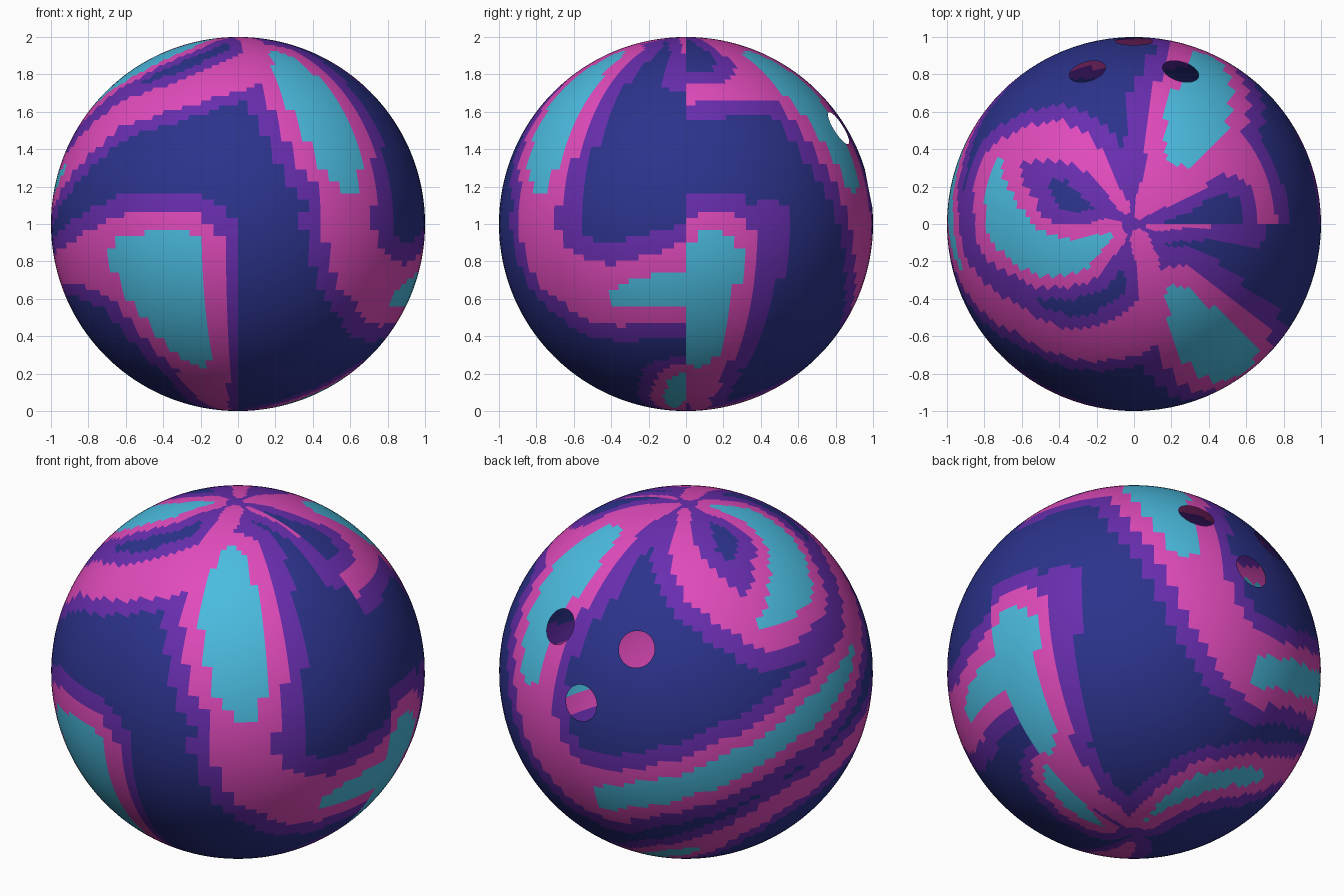
import bpy
import bmesh
from math import radians, degrees, sin, cos, atan2
from mathutils import Vector

default_cube = bpy.data.objects.get("Cube")
if default_cube:
    bpy.data.objects.remove(default_cube, do_unlink=True)

SEGMENTS = 96


def make_material(name, colour):
    material = bpy.data.materials.new(name)
    material.use_nodes = True
    material.diffuse_color = (*colour, 1)
    shader = material.node_tree.nodes["Principled BSDF"]
    shader.inputs["Base Color"].default_value = (*colour, 1)
    shader.inputs["Roughness"].default_value = 0.5
    return material


palette = [
    make_material("deep_blue", (0.025, 0.033, 0.26)),
    make_material("purple", (0.14, 0.027, 0.43)),
    make_material("pink", (0.75, 0.07, 0.5)),
    make_material("cyan", (0.07, 0.5, 0.74)),
]
BLUE, PURPLE, PINK, CYAN = range(len(palette))


def direction(turn, lat):
    """Unit vector; turn is measured from the front towards +x."""
    t, l = radians(turn), radians(lat)
    return Vector((cos(l) * sin(t), -cos(l) * cos(t), sin(l)))


def stroke(points, core=False, rim=6, steps=6):
    """Swirl path of (turn, latitude, pink radius), as dense samples.

    The rim is the width of the purple border, and of the pink round a core.
    """
    samples = []
    for a, b in zip(points, points[1:]):
        for i in range(steps + 1):
            turn, lat, radius = (p + (q - p) * i / steps for p, q in zip(a, b))
            samples.append((turn, direction(turn, lat), radius, rim, core))
    return samples


# Sash that winds once round the ball, from the +x seam back to it
sash = (
    stroke([(150, 86, 2), (142, 72, 8), (142, 62, 11)], rim=4)
    + stroke([(147, 61, 12), (150, 48, 16), (152, 30, 14), (156, 15, 11)], core=True)
    + stroke([(156, 15, 11), (165, -8, 9), (176, -19, 9), (188, -21, 11)])
    + stroke([(188, -21, 10), (216, -12, 10), (242, -1, 9.5), (267, 10, 9.5),
              (284, 17, 7)], core=True, rim=5)
    + stroke([(284, 17, 7), (311, 37, 6), (335, 44, 6), (347, 49, 6.5), (360, 54, 8),
              (374, 60, 8), (391, 64, 9)], rim=5)
    + stroke([(374, 62, 6), (377, 71, 4), (379, 78, 3.5), (380, 85, 3)], rim=4)
    + stroke([(391, 63, 10), (391, 50, 14), (392, 37, 15), (395, 24, 15),
              (398, 14, 10.5)], core=True)
    + stroke([(398, 14, 10.5), (396, 0, 9.5), (401, -12, 9.5), (415, -21, 10),
              (426, -23, 10), (449, -17, 10.5)])
    + stroke([(426, -23, 8.5), (436, -21, 10.5), (449, -20, 11.5)], core=True)
    + stroke([(409, 8, 0), (411, -2, 0)]))

# Smaller marks beside the +x seam
side_patch = (
    stroke([(99, -10, 14), (98, -25, 14), (97, -40, 12), (95, -46, 10)], core=True)
    + stroke([(95, -46, 10), (100, -70, 4), (120, -84, 2)], rim=5)
    + stroke([(117, 2, 0), (117, -12, 0), (111, -30, 0)]))
side_arc = stroke([(90, 44, 4), (110, 45, 4), (120, 47, 6), (130, 51, 9)])
seam_streak = stroke([(449, 84, 2), (449, 72, 1), (448, 62, 0), (446, 48, 0)], rim=4)
lower_sliver = stroke([(449, -58, 9), (442, -68, 8), (430, -80, 4.5)], core=True, rim=4)

# Band from below the back that swells into the front patch
front_patch = (
    stroke([(167, -81, 5.5), (187, -62, 8.5), (217, -47, 7.5)], core=True, rim=4.5)
    + stroke([(217, -47, 7.5), (235, -34, 4.5), (250, -24, 5), (278, -14, 5),
              (300, -12, 7)], rim=4.5)
    + stroke([(300, -12, 7), (324, -11, 14)])
    + stroke([(324, -11, 14), (342, -9, 13), (336, -18, 18), (329, -18, 16),
              (336, -26, 17), (340, -38, 14), (342, -47, 9)], core=True)
    + stroke([(342, -47, 9), (340, -65, 6), (330, -82, 2)], rim=5))
crown_curl = (
    stroke([(246, 37, 8), (256, 40, 11), (270, 46, 14)], core=True)
    + stroke([(270, 46, 12), (286, 57, 11), (299, 70, 9), (296, 82, 5)],
             core=True, rim=4)
    + stroke([(246, 37, 7), (236, 42, 6.5), (225, 51, 7), (214, 62, 4.5),
              (213, 75, 2.5), (210, 84, 2)]))

# Each group of swirls breaks at its own seam
swirls = [
    (90, sash + side_patch + side_arc + seam_streak + lower_sliver),
    (0, front_patch + crown_curl),
]


def swirl_colour(centre):
    """Nested bands: cyan core, pink, purple, then blue ground."""
    normal = centre.normalized()
    turn = degrees(atan2(normal.x, -normal.y))
    gap = 180.0
    for seam, samples in swirls:
        unwrapped = seam + (turn - seam) % 360
        for sample_turn, point, radius, rim, core in samples:
            if abs(unwrapped - sample_turn) < 180:
                rims_away = (degrees((normal - point).length) - radius) / rim
                if core and rims_away < -1:
                    return CYAN
                gap = min(gap, rims_away)
    if gap < 0:
        return PINK
    return PURPLE if gap < 1 else BLUE


def link_object(name, bm):
    mesh = bpy.data.meshes.new(name)
    bm.to_mesh(mesh)
    bm.free()
    obj = bpy.data.objects.new(name, mesh)
    bpy.context.scene.collection.objects.link(obj)
    return obj


# Ball shell, coloured face by face from the swirls
bm = bmesh.new()
bmesh.ops.create_uvsphere(bm, u_segments=SEGMENTS, v_segments=SEGMENTS, radius=1)
for face in bm.faces:
    face.material_index = swirl_colour(face.calc_center_median())
ball = link_object("ball_shell", bm)
for material in palette:
    ball.data.materials.append(material)

# Three finger holes at the back
cutters = []
for turn, lat in ((163, 31), (-163, 31), (180, 11)):
    axis = direction(turn, lat)
    bm = bmesh.new()
    bmesh.ops.create_cone(bm, cap_ends=True, segments=32,
                          radius1=0.1, radius2=0.1, depth=0.4)
    cutter = link_object("finger_hole_cutter", bm)
    cutter.location = axis
    cutter.rotation_euler = axis.to_track_quat("Z", "Y").to_euler()
    cutter.hide_render = True
    cutters.append(cutter)
    cut = ball.modifiers.new("finger_hole", "BOOLEAN")
    cut.operation = "DIFFERENCE"
    cut.solver = "EXACT"
    cut.object = cutter

# Bake the cuts and open the holes into the hollow shell
bpy.context.view_layer.update()
depsgraph = bpy.context.evaluated_depsgraph_get()
cut_mesh = bpy.data.meshes.new_from_object(ball.evaluated_get(depsgraph))
ball.modifiers.clear()
ball.data = cut_mesh
for cutter in cutters:
    bpy.data.objects.remove(cutter, do_unlink=True)

bm = bmesh.new()
bm.from_mesh(cut_mesh)
walls = [f for f in bm.faces if f.calc_center_median().length < 0.97]
bmesh.ops.delete(bm, geom=walls, context="FACES")
for face in bm.faces:
    face.smooth = True
bm.to_mesh(cut_mesh)
bm.free()
ball.location.z = 1
